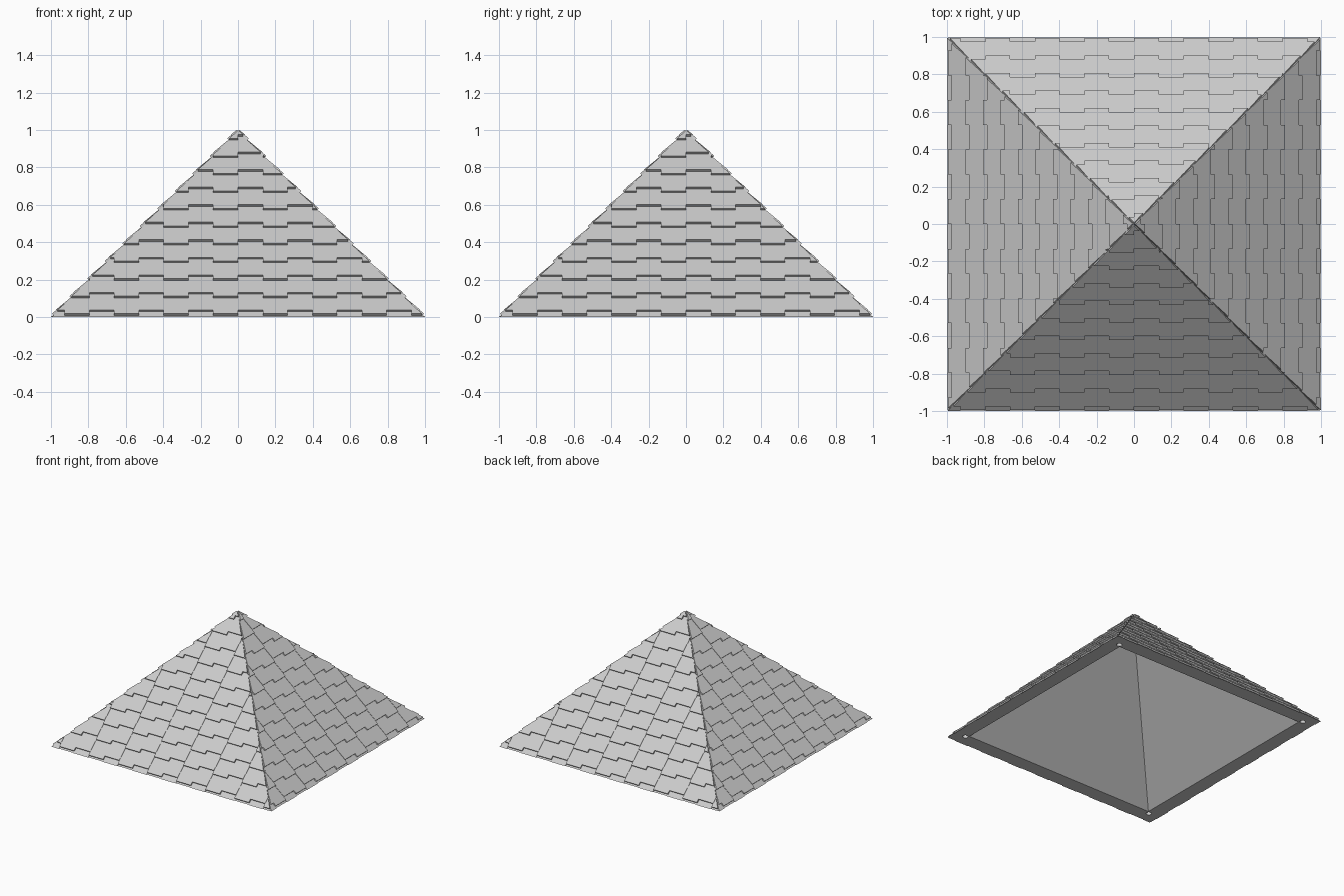
import bpy, bmesh, math
from mathutils import Matrix, Vector

cube = bpy.data.objects.get("Cube")
if cube:
    bpy.data.objects.remove(cube)

HALF = 0.992          # half width and height of the plain pyramid
CAVITY = 0.88         # half width and height of the hollow
PITCH = 0.0937        # vertical distance between shingle courses
WIDTH = 0.1325        # shingle width
STAGGER = 0.02        # how far every other shingle sits higher
THICK, THIN, SUNK = 0.015, -0.001, -0.008

grey = bpy.data.materials.new("Light Grey")
grey.use_nodes = True
colour = (0.6, 0.6, 0.6, 1)
grey.diffuse_color = colour
grey.node_tree.nodes["Principled BSDF"].inputs["Base Color"].default_value = colour


def make_object(name, bm):
    bmesh.ops.recalc_face_normals(bm, faces=bm.faces[:])
    mesh = bpy.data.meshes.new(name)
    bm.to_mesh(mesh)
    bm.free()
    mesh.materials.append(grey)
    obj = bpy.data.objects.new(name, mesh)
    bpy.context.collection.objects.link(obj)
    return obj


def clip(bm, point, normal):
    """Cut everything beyond a plane away and close the cuts."""
    bmesh.ops.bisect_plane(bm, geom=bm.verts[:] + bm.edges[:] + bm.faces[:],
                           plane_co=point, plane_no=normal, clear_outer=True)
    bmesh.ops.holes_fill(bm, edges=[e for e in bm.edges if e.is_boundary], sides=0)


def on_slope(x, z, raised):
    """Point on the front slope, lifted along the slope's normal."""
    lift = raised * math.sqrt(0.5)
    return Vector((x, z - HALF - lift, z + lift))


def add_shingle(bm, x, z):
    """Tapered shingle, thick at its lower edge."""
    top = z + PITCH + STAGGER
    section = [(z, SUNK), (z, THICK), (top, THIN), (top, SUNK)]
    a, b = [[bm.verts.new(on_slope(px, pz, r)) for pz, r in section]
            for px in (x, x + WIDTH)]
    bm.faces.new(a)
    bm.faces.new(b[::-1])
    for i in range(4):
        j = (i + 1) % 4
        bm.faces.new((a[j], a[i], b[i], b[j]))


# Shingle courses, one slope turned to all four sides,
# trimmed square to the slope so a fine groove runs along each hip
peak = (0, 0, HALF)
for turn, side in enumerate(("front", "left", "back", "right")):
    bm = bmesh.new()
    for row in range(-1, 11):
        for col in range(-8, 8):
            z = 0.008 + row * PITCH + (STAGGER if col % 2 == 0 else 0)
            centre = abs(col + 0.5) * WIDTH
            if centre - WIDTH < HALF - z + THICK:
                add_shingle(bm, col * WIDTH, z)
    clip(bm, peak, (2, 1, 1))
    clip(bm, peak, (-2, 1, 1))
    clip(bm, (0, 0, 0), (0, 0, -1))
    bm.transform(Matrix.Rotation(turn * math.pi / 2, 4, "Z"))
    make_object(side + "_shingles", bm)

# Hollow pyramid body with a flat rim underneath
bm = bmesh.new()
corners = ((-1, -1), (1, -1), (1, 1), (-1, 1))
rings = []
for size in (HALF, CAVITY):
    ring = [bm.verts.new((x * size, y * size, 0)) for x, y in corners]
    apex = bm.verts.new((0, 0, size))
    for i in range(4):
        bm.faces.new((ring[i], ring[(i + 1) % 4], apex))
    rings.append(ring)
for i in range(4):
    j = (i + 1) % 4
    bm.faces.new((rings[0][i], rings[0][j], rings[1][j], rings[1][i]))
body = make_object("roof_body", bm)

# Peg holes in the rim corners
bm = bmesh.new()
for x, y in corners:
    bmesh.ops.create_cone(bm, cap_ends=True, segments=24, radius1=0.021, radius2=0.021,
                          depth=0.1, matrix=Matrix.Translation((x * 0.902, y * 0.902, 0)))
cutter = make_object("peg_hole_cutter", bm)
cutter.hide_render = True
cut = body.modifiers.new("Peg Holes", "BOOLEAN")
cut.operation = "DIFFERENCE"
cut.solver = "EXACT"
cut.object = cutter
bpy.context.view_layer.update()
evaluated = body.evaluated_get(bpy.context.evaluated_depsgraph_get())
body.data = bpy.data.meshes.new_from_object(evaluated)
body.modifiers.clear()
bpy.data.objects.remove(cutter)
